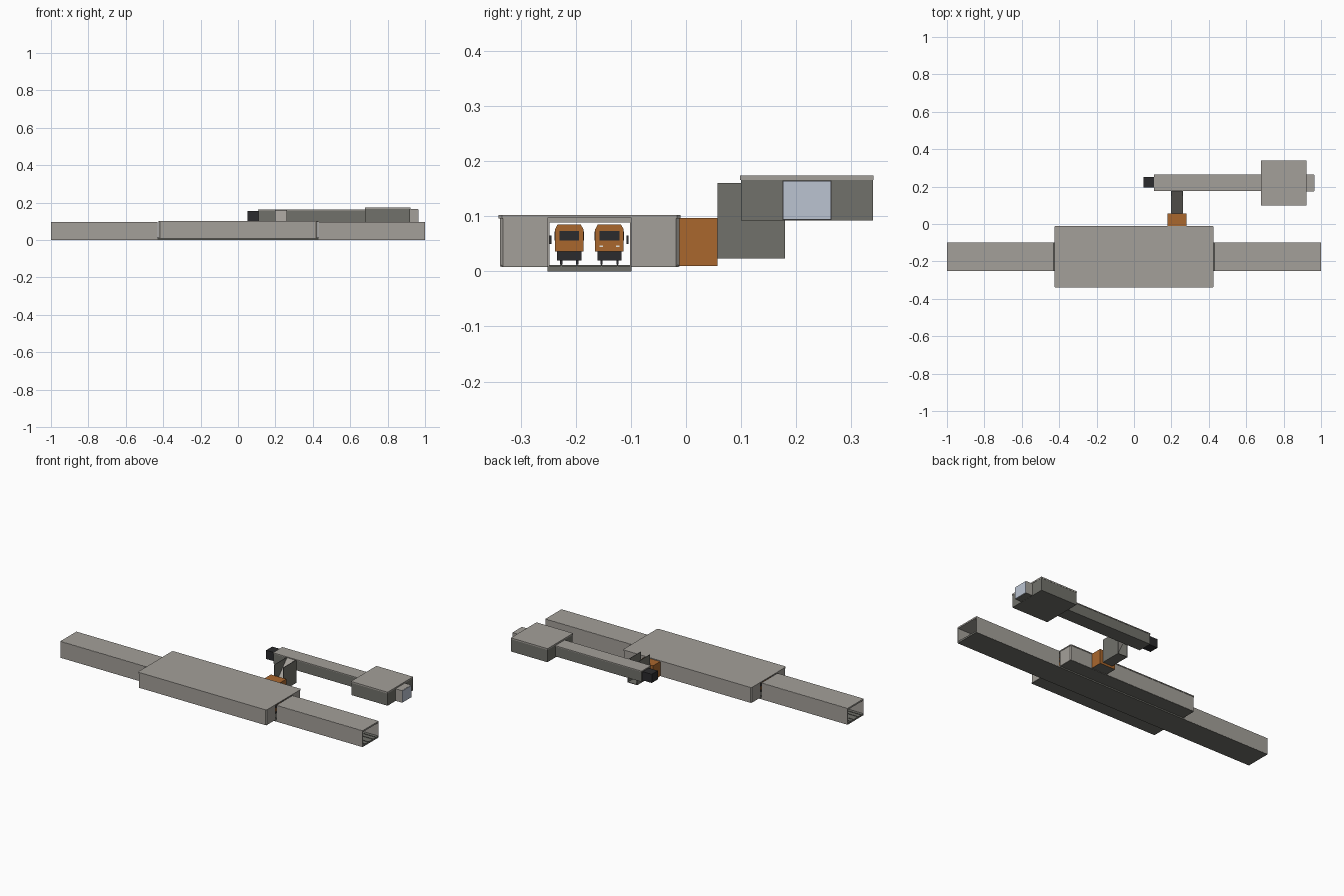
import bpy, bmesh, math

cube = bpy.data.objects.get("Cube")
if cube:
    bpy.data.objects.remove(cube, do_unlink=True)


def material(name, rgb):
    m = bpy.data.materials.new(name)
    m.use_nodes = True
    m.diffuse_color = (*rgb, 1)
    m.node_tree.nodes["Principled BSDF"].inputs["Base Color"].default_value = (*rgb, 1)
    return m


LIGHT = material("light concrete", (0.37, 0.35, 0.32))
DARK = material("dark concrete", (0.165, 0.165, 0.145))
ORANGE = material("orange paint", (0.40, 0.135, 0.027))
BLACK = material("near black", (0.024, 0.024, 0.026))
GLASS = material("pale blue glass", (0.50, 0.55, 0.64))
LAMP = material("lamp white", (0.8, 0.8, 0.75))


def finish(name, bm, mats):
    bmesh.ops.recalc_face_normals(bm, faces=bm.faces)
    mesh = bpy.data.meshes.new(name)
    bm.to_mesh(mesh)
    bm.free()
    for m in mats:
        mesh.materials.append(m)
    ob = bpy.data.objects.new(name, mesh)
    bpy.context.collection.objects.link(ob)
    return ob


def box(name, x, y, z, mat, bottom=None, chamfer=0):
    """Box from (min, max) spans; optional underside colour and chamfered upright edges."""
    bm = bmesh.new()
    bmesh.ops.create_cube(bm, size=1)
    for v in bm.verts:
        v.co = [s[0] + (c + 0.5) * (s[1] - s[0]) for c, s in zip(v.co, (x, y, z))]
    if chamfer:
        upright = [e for e in bm.edges if abs(e.verts[0].co.z - e.verts[1].co.z) > 1e-6]
        bmesh.ops.bevel(bm, geom=upright, offset=chamfer, segments=1, affect='EDGES')
    bmesh.ops.recalc_face_normals(bm, faces=bm.faces)
    if bottom:
        for f in bm.faces:
            if f.normal.z < -0.9:
                f.material_index = 1
    return finish(name, bm, [mat, bottom] if bottom else [mat])


def prism(name, profile, x, mat):
    """Profile in (y, z) extruded along x."""
    bm = bmesh.new()
    face = bm.faces.new([bm.verts.new((x[0], *p)) for p in profile])
    out = bmesh.ops.extrude_face_region(bm, geom=[face])
    moved = [g for g in out["geom"] if isinstance(g, bmesh.types.BMVert)]
    bmesh.ops.translate(bm, verts=moved, vec=(x[1] - x[0], 0, 0))
    return finish(name, bm, [mat])


MID = -0.175          # centre line of the tracks
TUNNEL = 0.076        # half width of the tunnels
HALF = 0.422          # half length of the station

# Tunnels on both ends
for side, x in (("right", (0.43, 1.0)), ("left", (-1.0, -0.43))):
    box(f"{side}_tunnel_floor", x, (MID - TUNNEL, MID + TUNNEL), (0, 0.01), DARK)
    box(f"{side}_tunnel_roof", x, (MID - TUNNEL, MID + TUNNEL), (0.089, 0.098), LIGHT)
    for s in (-1, 1):
        inner, outer = MID + s * (TUNNEL - 0.003), MID + s * (TUNNEL + 0.0005)
        box(f"{side}_tunnel_wall", x, sorted((inner, outer)), (0.001, 0.0965), LIGHT)

# Station shell: floor, roof and two C-shaped walls with chamfered corners
box("station_floor", (-HALF, HALF), (-0.335, -0.014), (0.008, 0.012), DARK)
box("station_track_bed", (-0.43, 0.43), (MID - TUNNEL, MID + TUNNEL), (0, 0.01), DARK)
box("station_roof", (-HALF - 0.004, HALF + 0.004), (-0.34, -0.01), (0.096, 0.102),
    LIGHT, chamfer=0.006)
for s in (-1, 1):
    far, near = MID + s * 0.161, MID + s * TUNNEL
    half = [(HALF, near), (HALF, far - s * 0.005), (HALF - 0.005, far)]
    path = half + [(-px, py) for px, py in reversed(half)]
    bm = bmesh.new()
    low = [bm.verts.new((px, py, 0.009)) for px, py in path]
    high = [bm.verts.new((px, py, 0.097)) for px, py in path]
    for i in range(len(path) - 1):
        bm.faces.new((low[i], low[i + 1], high[i + 1], high[i]))
    wall = finish("station_wall", bm, [LIGHT])
    mod = wall.modifiers.new("thickness", 'SOLIDIFY')
    mod.thickness = 0.004
    mod.offset = 0
    box("station_platform", (-0.41, 0.41), sorted((far - s * 0.006, near)), (0.012, 0.034), DARK)

# Rails and wall signals
for track in (-0.212, -0.139):
    for s in (-1, 1):
        y = track + s * 0.0145
        box("rail", (-1, 1), (y - 0.001, y + 0.001), (0.01, 0.0125), DARK)
for y in (-0.246, -0.106):
    for x in (0.46, -0.46):
        box("signal", (x - 0.004, x + 0.004), (y - 0.002, y + 0.002), (0.05, 0.065), BLACK)

# Trains: four cars on each track
CAR = [(-0.026, 0.036), (0.026, 0.036), (0.026, 0.076), (0.021, 0.085),
       (-0.021, 0.085), (-0.026, 0.076)]
for track in (-0.212, -0.139):
    for i in range(4):
        a, b = -0.4 + i * 0.2, -0.204 + i * 0.2
        prism("car_body", [(track + y, z) for y, z in CAR], (a, b), ORANGE)
        box("car_underframe", (a + 0.004, b - 0.004), (track - 0.022, track + 0.022),
            (0.02, 0.036), BLACK)
        for s in (-1, 1):
            y = track + s * 0.0262
            box("side_windows", (a + 0.01, b - 0.01), (y - 0.0006, y + 0.0006),
                (0.056, 0.072), BLACK)
            y = track + s * 0.0145
            for x in (a + 0.035, b - 0.035):
                box("wheel_set", (x - 0.012, x + 0.012), (y - 0.002, y + 0.002),
                    (0.0125, 0.02), BLACK)
    for x in (-0.4, 0.396):
        box("windscreen", (x - 0.001, x + 0.001), (track - 0.018, track + 0.018),
            (0.056, 0.073), BLACK)
for x, track in ((0.396, -0.139), (-0.4, -0.212)):
    for s in (-1, 1):
        y = track + s * 0.015
        box("headlight", (x - 0.001, x + 0.001), (y - 0.003, y + 0.003), (0.044, 0.047), LAMP)

# Connecting block and stairwell
box("connector", (0.178, 0.28), (-0.014, 0.057), (0.01, 0.097), ORANGE, bottom=DARK)
for x in (0.197, 0.258):
    box("stairwell_wall", (x, x + 0.003), (0.057, 0.18), (0.025, 0.16), DARK)
box("stairwell_floor", (0.197, 0.261), (0.057, 0.18), (0.023, 0.026), DARK)
prism("stair_ramp", [(0.057, 0.027), (0.062, 0.027), (0.18, 0.152), (0.18, 0.16)],
      (0.2, 0.258), LIGHT)

# Upper passage, end cap and ticket hall
box("passage", (0.11, 0.68), (0.178, 0.263), (0.098, 0.158), DARK)
box("passage_roof", (0.108, 0.68), (0.176, 0.265), (0.158, 0.163), LIGHT)
box("passage_end_cap", (0.05, 0.11), (0.195, 0.252), (0.103, 0.155), BLACK)
box("hall", (0.68, 0.92), (0.1, 0.339), (0.092, 0.166), DARK)
box("hall_roof", (0.678, 0.921), (0.098, 0.34), (0.166, 0.174), LIGHT)

# Entrance porch with glazed end
box("porch", (0.92, 0.962), (0.175, 0.264), (0.093, 0.165), LIGHT, bottom=DARK)
box("porch_glass", (0.962, 0.965), (0.176, 0.263), (0.094, 0.164), GLASS)
